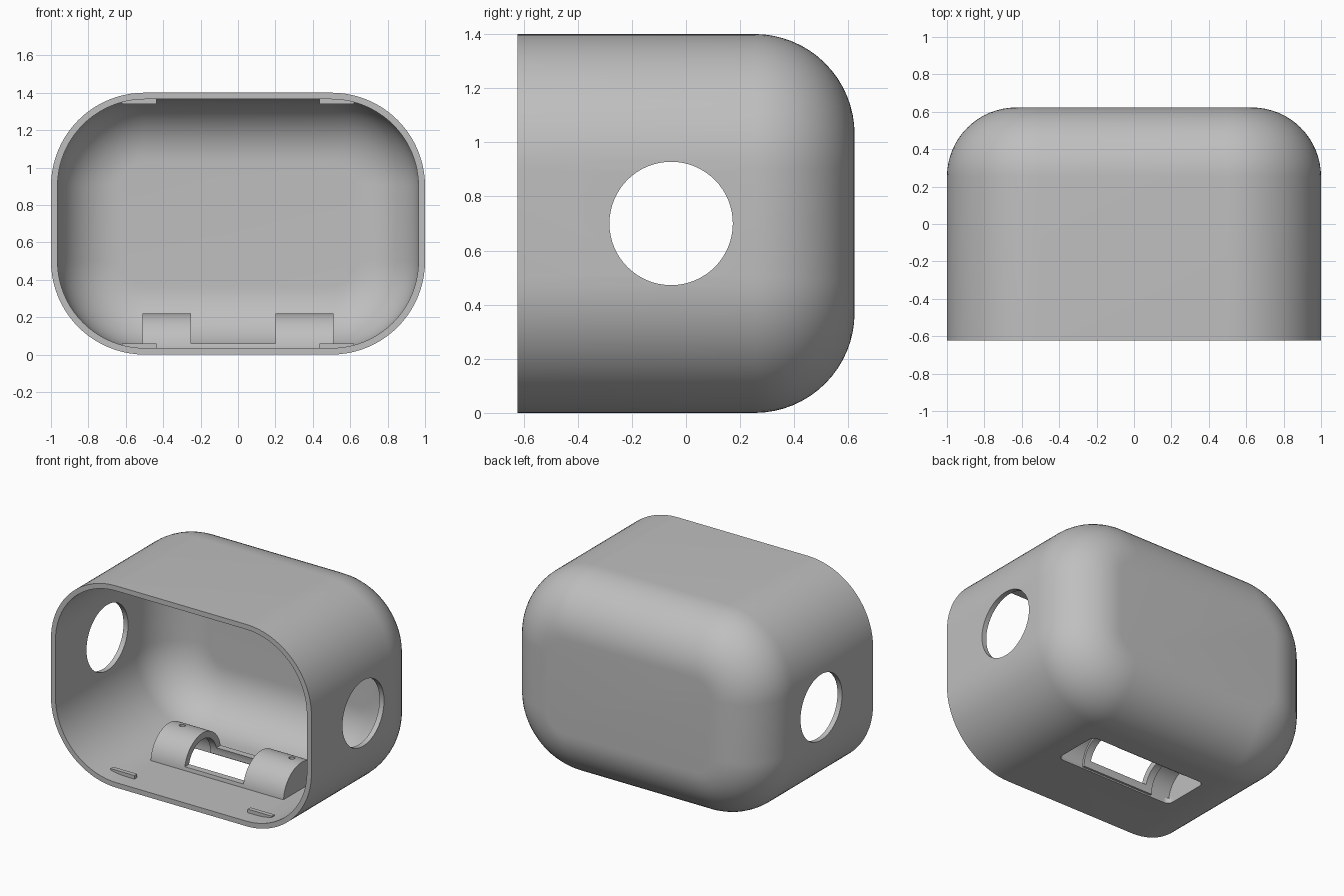
import bpy, bmesh, math
from mathutils import Vector, Matrix

cube = bpy.data.objects.get("Cube")
if cube:
    bpy.data.objects.remove(cube, do_unlink=True)

gray = bpy.data.materials.new("plain gray")
gray.use_nodes = True
color = (0.52, 0.52, 0.52, 1)
gray.diffuse_color = color
gray.node_tree.nodes["Principled BSDF"].inputs["Base Color"].default_value = color

WALL, FRONT, BACK = 0.035, -0.623, 0.623
WIDTH, HEIGHT, CORNER, FILLET = 1.0, 1.4, 0.5, 0.37


def make_object(name, bm):
    bmesh.ops.recalc_face_normals(bm, faces=bm.faces)
    mesh = bpy.data.meshes.new(name)
    bm.to_mesh(mesh)
    bm.free()
    obj = bpy.data.objects.new(name, mesh)
    bpy.context.collection.objects.link(obj)
    mesh.materials.append(gray)
    return obj


def rounded_rect(hx, hy, r, steps=20):
    """Outline of a rounded rectangle centred on the origin."""
    pts = []
    for q, (sx, sy) in enumerate([(1, 1), (-1, 1), (-1, -1), (1, -1)]):
        for i in range(steps + 1):
            a = math.radians(90) * (q + i / steps)
            pts.append((sx * (hx - r) + r * math.cos(a), sy * (hy - r) + r * math.sin(a)))
    return pts


def prism(name, pts, start, end, place):
    """Extrude an outline; place(u, v, w) maps it to a 3D point."""
    bm = bmesh.new()
    ends = [[bm.verts.new(place(u, v, w)) for u, v in pts] for w in (start, end)]
    for ring in ends:
        bm.faces.new(ring)
    bridge(bm, *ends)
    return make_object(name, bm)


def bridge(bm, a, b):
    for i in range(len(a)):
        j = (i + 1) % len(a)
        bm.faces.new((a[i], a[j], b[j], b[i]))


def box(name, lo, hi):
    bm = bmesh.new()
    lo, hi = Vector(lo), Vector(hi)
    size = Matrix.Diagonal((*(hi - lo), 1))
    bmesh.ops.create_cube(bm, size=1, matrix=Matrix.Translation((lo + hi) / 2) @ size)
    return make_object(name, bm)


def circle(r, n=64):
    return [(r * math.cos(math.tau * i / n), r * math.sin(math.tau * i / n)) for i in range(n)]


def cut(target, cutter):
    mod = target.modifiers.new(cutter.name, 'BOOLEAN')
    mod.operation, mod.solver, mod.object = 'DIFFERENCE', 'EXACT', cutter
    cutter.hide_render = True
    cutter.hide_set(True)


def bake(obj):
    """Apply the cuts, drop the cutters and smooth the curved faces."""
    cutters = [m.object for m in obj.modifiers]
    bpy.context.view_layer.update()
    graph = bpy.context.evaluated_depsgraph_get()
    mesh = bpy.data.meshes.new_from_object(obj.evaluated_get(graph))
    obj.modifiers.clear()
    obj.data = mesh
    for c in cutters:
        bpy.data.objects.remove(c, do_unlink=True)
    bpy.ops.object.select_all(action='DESELECT')
    obj.select_set(True)
    bpy.context.view_layer.objects.active = obj
    bpy.ops.object.shade_smooth_by_angle(angle=math.radians(30))


# Hollow housing, open at the front with a rounded back
bm = bmesh.new()


def skin(inset):
    radius, base = FILLET - inset, BACK - FILLET
    levels = [(FRONT, inset)]
    for i in range(17):
        a = math.radians(90) * i / 16
        levels.append((base + radius * math.sin(a), inset + radius * (1 - math.cos(a))))
    rings = []
    for y, d in levels:
        pts = rounded_rect(WIDTH - d, HEIGHT / 2 - d, CORNER - d)
        rings.append([bm.verts.new((u, y, v + HEIGHT / 2)) for u, v in pts])
    for a, b in zip(rings, rings[1:]):
        bridge(bm, a, b)
    bm.faces.new(rings[-1])
    return rings[0]


bridge(bm, skin(0), skin(WALL))
housing = make_object("housing", bm)

# Round side openings
cut(housing, prism("side_hole_cutter", circle(0.228), -1.2, 1.2,
                   lambda u, v, w: (w, u - 0.055, v + HEIGHT / 2)))

# Rounded slot in the floor
CY, CZ = -0.03, 0.02
cut(housing, prism("floor_slot_cutter", rounded_rect(0.45, 0.17, 0.04, 8), -0.1, 0.1,
                   lambda u, v, w: (u, v + CY, w)))
bake(housing)


# Half round cradle over the slot
def arch(r, floor, n=40):
    pts = [(r * math.cos(math.pi * i / n), r * math.sin(math.pi * i / n)) for i in range(n + 1)]
    return [(r, floor)] + pts + [(-r, floor)]


def along_x(u, v, w):
    return (w, u + CY, v + CZ)


cradle = prism("cradle", arch(0.2, -0.01), -0.51, 0.51, along_x)
for name, radius, x0, x1 in [("right_cavity", 0.17, -0.45, -0.3),
                             ("middle_cavity", 0.155, -0.31, 0.26),
                             ("left_cavity", 0.17, 0.25, 0.45)]:
    cut(cradle, prism(name, arch(radius, -0.1), x0, x1, along_x))
cut(cradle, box("gap_cutter", (-0.25, -0.4, 0.06), (0.2, 0.4, 0.4)))
for x in (-0.42, 0.42):
    cut(cradle, prism("screw_hole_cutter", circle(0.02, 20), 0.14, 0.3,
                      lambda u, v, w: (u + x, v - 0.01, w)))
bake(cradle)

# Small lid catches just inside the rim
for side, sx in (("right", -1), ("left", 1)):
    for level, z in (("lower", 0.045), ("upper", HEIGHT - 0.045)):
        xs = sorted((0.435 * sx, 0.62 * sx))
        box(f"{level}_{side}_catch", (xs[0], -0.515, z - 0.015), (xs[1], -0.485, z + 0.015))
